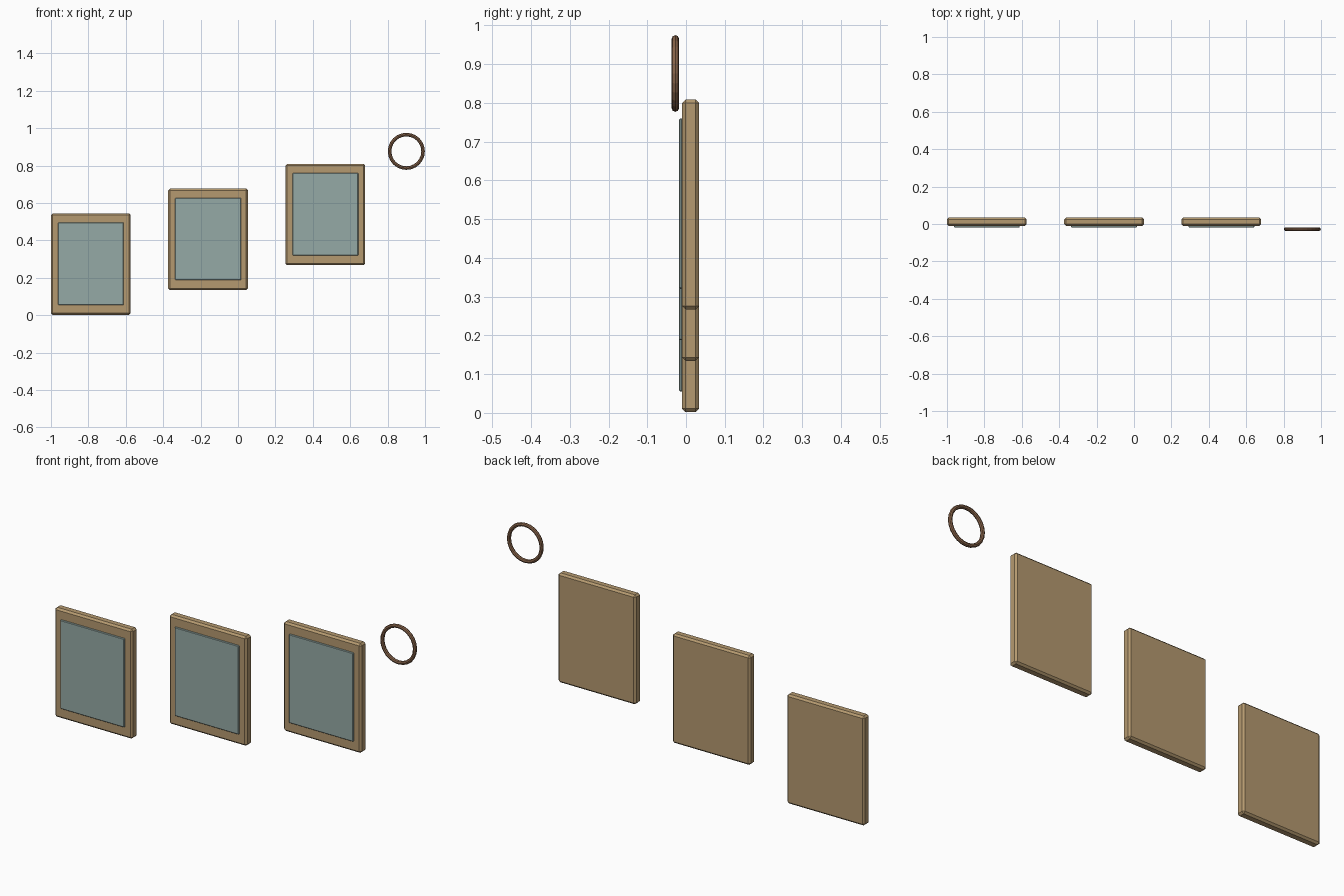
import bpy
import math

if "Cube" in bpy.data.objects:
    bpy.data.objects.remove(bpy.data.objects["Cube"])


def material(name, rgb):
    m = bpy.data.materials.new(name)
    m.diffuse_color = (*rgb, 1)
    m.use_nodes = True
    m.node_tree.nodes["Principled BSDF"].inputs["Base Color"].default_value = m.diffuse_color
    return m


WOOD = material("light wood", (0.46, 0.32, 0.16))
GLASS = material("grey green glass", (0.30, 0.40, 0.38))
BRONZE = material("dark bronze", (0.25, 0.13, 0.07))


def slab(name, centre, size, chamfer, mat):
    """Box with a one-step chamfer on every edge."""
    bpy.ops.mesh.primitive_cube_add(size=1, location=centre)
    ob = bpy.context.object
    ob.name = name
    ob.scale = size
    bpy.ops.object.transform_apply(location=False, rotation=False, scale=True)
    bev = ob.modifiers.new("chamfer", 'BEVEL')
    bev.width = chamfer
    bev.segments = 1
    ob.data.materials.append(mat)
    return ob


# Three framed panels rising in steps from left to right
W, H = 0.426, 0.542
for i in range(3):
    x = -1 + W / 2 + 0.627 * i
    z = H / 2 + 0.1325 * i + 0.002
    slab(f"frame_{i + 1}", (x, 0.012, z), (W, 0.044, H), 0.009, WOOD)
    slab(f"pane_{i + 1}", (x, -0.0135, z + 0.002), (0.352, 0.0095, 0.44), 0.003, GLASS)

# Upright ring at the top right
bpy.ops.mesh.primitive_torus_add(
    location=(0.9, -0.0275, 0.876), rotation=(math.pi / 2, 0, 0),
    major_radius=0.0895, minor_radius=0.0095,
    major_segments=24, minor_segments=8)
ring = bpy.context.object
ring.name = "ring"
ring.data.materials.append(BRONZE)
